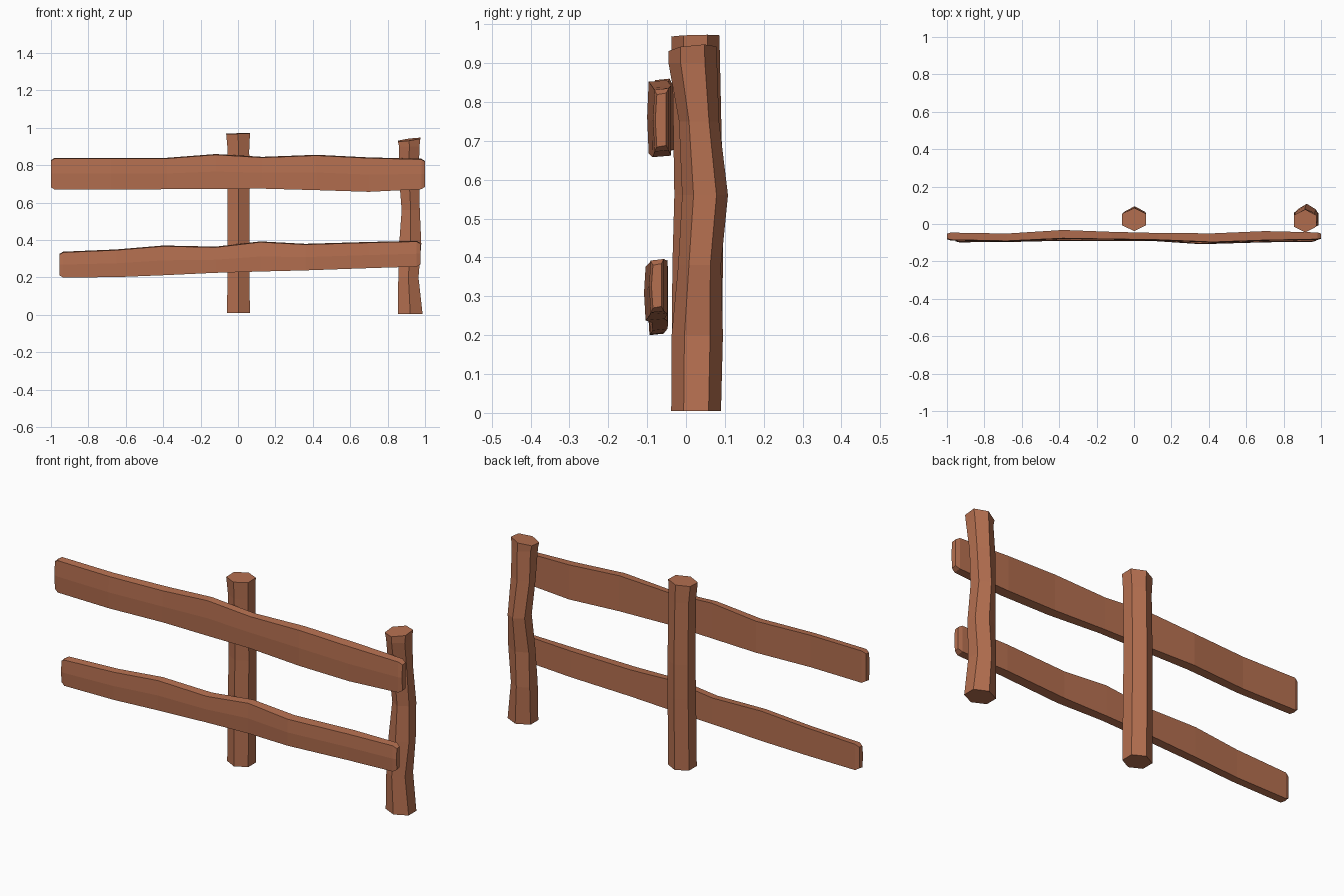
import bpy, bmesh, math

if "Cube" in bpy.data.objects:
    bpy.data.objects.remove(bpy.data.objects["Cube"])

wood = bpy.data.materials.new("reddish brown wood")
wood.diffuse_color = (0.46, 0.16, 0.08, 1)
wood.use_nodes = True
wood.node_tree.nodes["Principled BSDF"].inputs["Base Color"].default_value = wood.diffuse_color


def loft(name, rings):
    """Skin a list of equal-length rings and cap both ends."""
    bm = bmesh.new()
    vs = [[bm.verts.new(p) for p in r] for r in rings]
    n = len(vs[0])
    for a, b in zip(vs, vs[1:]):
        for i in range(n):
            j = (i + 1) % n
            bm.faces.new((a[i], a[j], b[j], b[i]))
    bm.faces.new(vs[0])
    bm.faces.new(vs[-1])
    bmesh.ops.recalc_face_normals(bm, faces=bm.faces)
    me = bpy.data.meshes.new(name)
    bm.to_mesh(me)
    bm.free()
    me.materials.append(wood)
    ob = bpy.data.objects.new(name, me)
    bpy.context.collection.objects.link(ob)


def post(name, stations, slant):
    """Hexagonal log; station = z, x min, x max, y min, y max."""
    rings = []
    for k, (z, x0, x1, y0, y1) in enumerate(stations):
        ring = []
        for i in range(6):
            a = math.radians(90 + 60 * i)
            x = (x0 + x1) / 2 + (x1 - x0) / 2 * math.cos(a) / 0.866
            y = (y0 + y1) / 2 + (y1 - y0) / 2 * math.sin(a)
            dz = slant * math.sin(a + 1) if k == len(stations) - 1 else 0
            ring.append((x, y, z + dz))
        rings.append(ring)
    loft(name, rings)


def rail(name, stations):
    """Rough plank; station = x, bottom z, top z, front y, back y."""
    first, last = stations[0], stations[-1]

    def end(s, d):  # small chamfer at each end
        x, b, t, f, k = s
        return (x + d, b, t, f, k), (x, b + .012, t - .012, f + .006, k - .006)
    a, b = end(first, .02), end(last, -.02)
    rings = []
    for x, z0, z1, f, k in [a[1], a[0]] + stations[1:-1] + [b[0], b[1]]:
        m = (z0 + z1) / 2
        rings.append([(x, f + .004, z0), (x, f, m), (x, f + .004, z1 - .004),
                      (x, k, z1), (x, k, m), (x, k, z0 + .004)])
    loft(name, rings)


# Posts
post("middle_post", [
    (.01, -.058, .063, -.038, .09), (.38, -.056, .062, -.035, .095),
    (.56, -.055, .062, -.03, .095), (.88, -.055, .06, -.035, .088),
    (.97, -.063, .064, -.038, .086)], .003)
post("end_post", [
    (.005, .855, .987, -.038, .09), (.2, .857, .965, -.037, .095),
    (.38, .862, .98, -.02, .09), (.56, .875, .972, -.01, .108),
    (.75, .86, .967, -.018, .085), (.9, .862, .97, -.045, .08),
    (.937, .855, .975, -.045, .078)], .011)

# Rails
rail("upper_rail", [
    (-1, .67, .84, -.088, -.046), (-.68, .67, .84, -.094, -.051),
    (-.38, .672, .84, -.08, -.032), (-.12, .673, .86, -.084, -.042),
    (.13, .675, .845, -.088, -.048), (.42, .667, .856, -.1, -.05),
    (.7, .658, .842, -.09, -.038), (1, .672, .835, -.085, -.045)])
rail("lower_rail", [
    (-.955, .2, .338, -.098, -.056), (-.65, .202, .35, -.096, -.056),
    (-.4, .212, .371, -.09, -.048), (-.12, .225, .365, -.092, -.046),
    (.12, .232, .393, -.092, -.048), (.36, .238, .38, -.108, -.055),
    (.7, .25, .39, -.098, -.048), (.975, .258, .396, -.095, -.057)])
